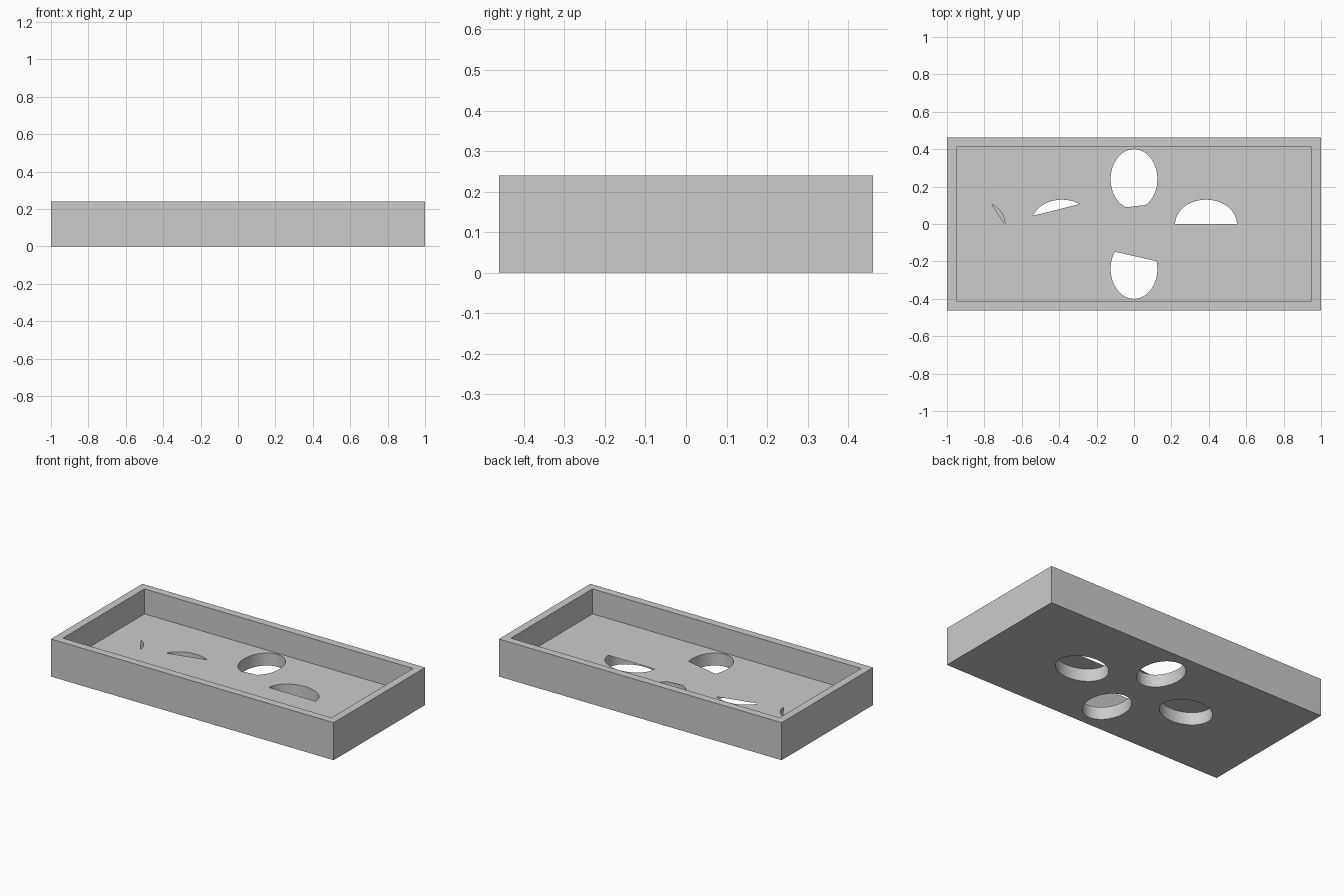
import bpy, bmesh, math

if "Cube" in bpy.data.objects:
    bpy.data.objects.remove(bpy.data.objects["Cube"], do_unlink=True)

LENGTH, DEPTH, HEIGHT = 1.0, 0.462, 0.24   # half length, half depth, height
RIM, FLOOR = 0.05, 0.08
STEPS = 72                                 # points around a full oval

# centre x, centre y, radius x, radius y, first and last step of the open arc
HOLES = [
    (0.385, 0, 0.165, 0.13, 0, 36),
    (-0.385, 0, 0.165, 0.13, 11, 32),
    (0, 0.24, 0.125, 0.16, -12, 50),
    (0, -0.24, 0.125, 0.16, 29, 75),
]
SLIT = (-0.855, 0, 0.165, 0.13, 0, 11)


def arc(hole, first, last):
    cx, cy, rx, ry = hole[:4]
    turn = math.tau / STEPS
    return [(cx + rx * math.cos(i * turn), cy + ry * math.sin(i * turn))
            for i in range(first, last + 1)]


def rectangle(inset):
    x, y = LENGTH - inset, DEPTH - inset
    return [(-x, -y), (x, -y), (x, y), (-x, y)]


def fill(bm, loops, z):
    """Flat sheet bounded by the first loop, pierced by the others."""
    edges = []
    for loop in loops:
        verts = [bm.verts.new((x, y, z)) for x, y in loop]
        edges += [bm.edges.new((verts[i - 1], verts[i])) for i in range(len(verts))]
    bmesh.ops.triangle_fill(bm, edges=edges, use_beauty=True, normal=(0, 0, 1))


def wall(bm, loop, low, high):
    """Upright band following a closed loop."""
    bottom = [bm.verts.new((x, y, low)) for x, y in loop]
    top = [bm.verts.new((x, y, high)) for x, y in loop]
    for i in range(len(loop)):
        bm.faces.new((bottom[i - 1], bottom[i], top[i], top[i - 1]))


bm = bmesh.new()
outer, inner = rectangle(0), rectangle(RIM)
ovals = [arc(h, 0, STEPS - 1) for h in HOLES]
openings = [arc(h, h[4], h[5]) for h in HOLES]
slit = arc(SLIT, SLIT[4], SLIT[5])

# Underside, tray floor and rim
fill(bm, [outer] + ovals, 0)
fill(bm, [inner] + openings + [slit], FLOOR)
fill(bm, [outer, inner], HEIGHT)

# Outer sides, inner sides and hole walls
wall(bm, outer, 0, HEIGHT)
wall(bm, inner, FLOOR, HEIGHT)
for oval in ovals:
    wall(bm, oval, 0, FLOOR)
wall(bm, slit, 0.001, FLOOR)

bmesh.ops.remove_doubles(bm, verts=bm.verts[:], dist=0.0002)
bmesh.ops.recalc_face_normals(bm, faces=bm.faces[:])
mesh = bpy.data.meshes.new("tray")
bm.to_mesh(mesh)
bm.free()

# Single grey material
grey = bpy.data.materials.new("light grey")
grey.use_nodes = True
colour = (0.6, 0.6, 0.6, 1)
grey.diffuse_color = colour
grey.node_tree.nodes["Principled BSDF"].inputs["Base Color"].default_value = colour
mesh.materials.append(grey)

tray = bpy.data.objects.new("tray", mesh)
bpy.context.collection.objects.link(tray)
bpy.ops.object.select_all(action="DESELECT")
tray.select_set(True)
bpy.context.view_layer.objects.active = tray
bpy.ops.object.shade_smooth_by_angle(angle=math.radians(30))
